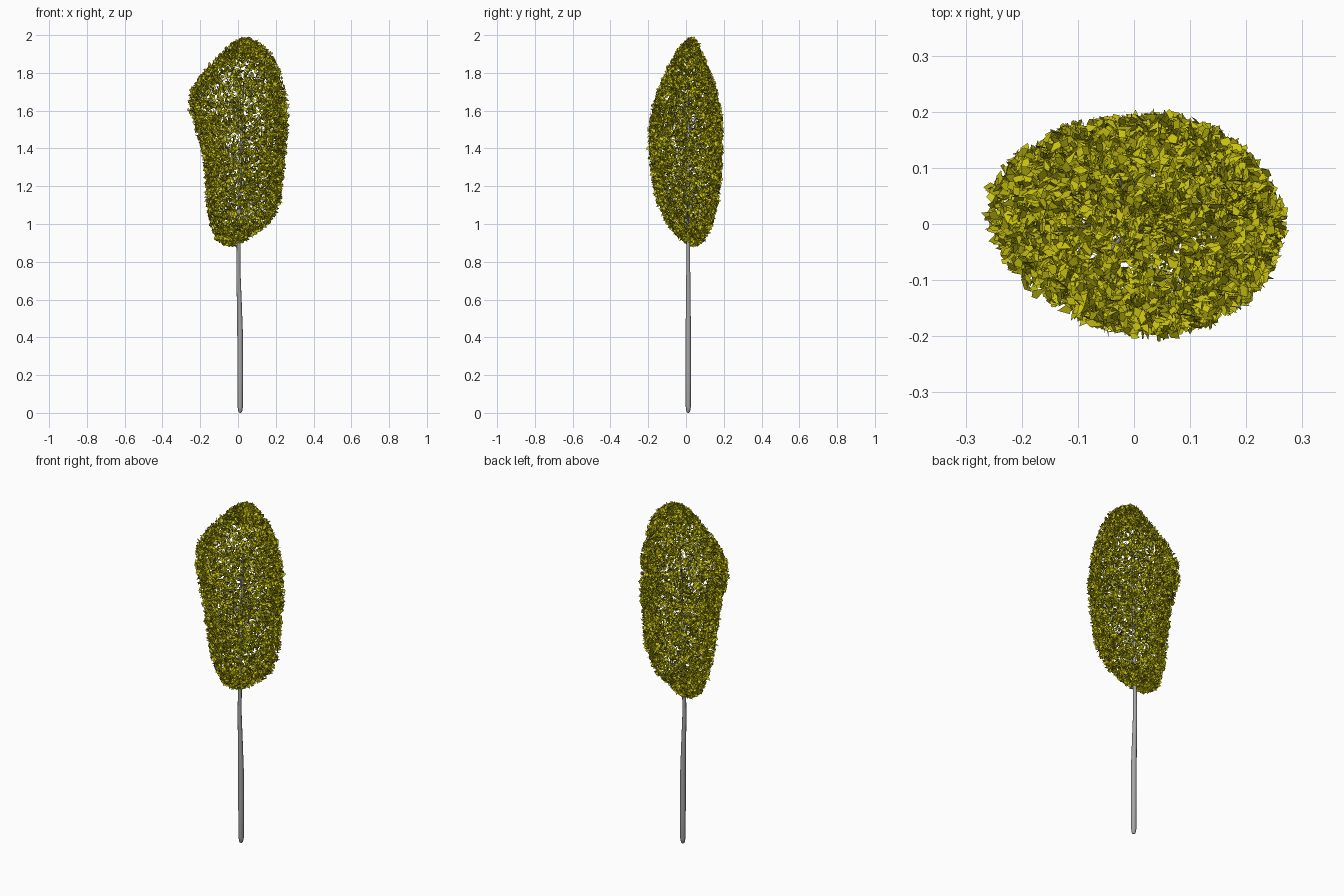
import bpy, bmesh, math, random
from mathutils import Vector

random.seed(7)
cube = bpy.data.objects.get("Cube")
if cube:
    bpy.data.objects.remove(cube, do_unlink=True)


def material(name, rgb):
    m = bpy.data.materials.new(name)
    m.use_nodes = True
    m.diffuse_color = (*rgb, 1)
    m.node_tree.nodes["Principled BSDF"].inputs["Base Color"].default_value = (*rgb, 1)
    return m


bark = material("grey bark", (0.38, 0.38, 0.38))
leaf_green = material("yellow green leaf", (0.58, 0.54, 0.005))

# Crown outline: height, left x, right x, front y, back y
OUTLINE = [
    (0.89, -0.07, -0.01, 0.02, 0.06), (0.92, -0.12, 0.05, -0.04, 0.10),
    (1.0, -0.15, 0.165, -0.10, 0.14), (1.1, -0.165, 0.225, -0.15, 0.17),
    (1.25, -0.175, 0.24, -0.185, 0.19), (1.4, -0.195, 0.255, -0.2, 0.195),
    (1.5, -0.225, 0.265, -0.2, 0.195), (1.6, -0.262, 0.268, -0.185, 0.185),
    (1.7, -0.258, 0.252, -0.155, 0.165), (1.8, -0.19, 0.228, -0.11, 0.13),
    (1.9, -0.095, 0.18, -0.06, 0.09), (1.96, -0.03, 0.11, -0.01, 0.06),
    (1.98, 0.02, 0.06, 0.02, 0.04)]


def section(z):
    for a, b in zip(OUTLINE, OUTLINE[1:]):
        if z <= b[0]:
            t = (z - a[0]) / (b[0] - a[0])
            return [p + (q - p) * t for p, q in zip(a[1:], b[1:])]
    return OUTLINE[-1][1:]


def crown_point(z, angle, depth):
    x0, x1, y0, y1 = section(z)
    x = (x0 + x1) / 2 + math.cos(angle) * depth * (x1 - x0) / 2
    y = (y0 + y1) / 2 + math.sin(angle) * depth * (y1 - y0) / 2
    return Vector((x, y + max(0, -x) * 0.08, z))


def random_direction():
    return Vector([random.gauss(0, 1) for _ in range(3)]).normalized()


# Leaves: small flat kites scattered through the outer layer of the crown
bm = bmesh.new()
low, high = OUTLINE[0][0], OUTLINE[-1][0]
count = 0
while count < 11000:
    z = random.uniform(low, high)
    x0, x1, y0, y1 = section(z)
    # Keep leaf density even over the surface, with extra at the shallow ends
    girth = (x1 - x0 + y1 - y0) / 2
    near_end = z < 1.0 or z > 1.88
    if random.random() > (0.45 if near_end else girth):
        continue
    depth = math.sqrt(random.random()) if near_end else random.uniform(0.8, 1.0)
    centre = crown_point(z, random.uniform(0, math.tau), depth)
    along = (random_direction() + Vector((0, 0, random.choice((-0.5, 0.5))))).normalized()
    across = along.cross(random_direction()).normalized()
    length, width = random.uniform(0.010, 0.019), random.uniform(0.006, 0.011)
    shift = along * length * random.uniform(-0.5, 0.6)
    corners = (centre - along * length, centre + across * width + shift,
               centre + along * length, centre - across * width + shift)
    bm.faces.new([bm.verts.new(c) for c in corners])
    count += 1
mesh = bpy.data.meshes.new("leaves")
bm.to_mesh(mesh)
bm.free()
mesh.materials.append(leaf_green)
bpy.context.collection.objects.link(bpy.data.objects.new("leaves", mesh))


def limb(name, points):
    """Round tapered tube through (x, y, z, radius) points."""
    curve = bpy.data.curves.new(name, "CURVE")
    curve.dimensions = "3D"
    curve.bevel_depth = 1.0
    curve.bevel_resolution = 3
    curve.resolution_u = 4
    curve.use_fill_caps = True
    spline = curve.splines.new("POLY")
    spline.points.add(len(points) - 1)
    for p, (x, y, z, r) in zip(spline.points, points):
        p.co = (x, y, z, 1)
        p.radius = r
    spline.use_smooth = True
    curve.materials.append(bark)
    obj = bpy.data.objects.new(name, curve)
    bpy.context.collection.objects.link(obj)


# Trunk with a rounded foot and a slight bend
limb("trunk", [(0.012, 0.012, 0, 0.004), (0.012, 0.012, 0.006, 0.010),
               (0.012, 0.012, 0.03, 0.014), (0.012, 0.012, 0.2, 0.0155),
               (0.011, 0.012, 0.42, 0.015), (0.007, 0.012, 0.58, 0.013),
               (0.002, 0.012, 0.75, 0.011), (0.004, 0.012, 0.92, 0.010),
               (0.012, 0.012, 1.3, 0.008), (0.03, 0.015, 1.75, 0.003)])

# Branches inside the crown
for i in range(8):
    z = 1.0 + i * 0.08
    tip = crown_point(z + 0.2, i * 2.4, 0.65)
    limb(f"branch_{i + 1}", [(0.008, 0.012, z, 0.005), (*tip, 0.002)])
